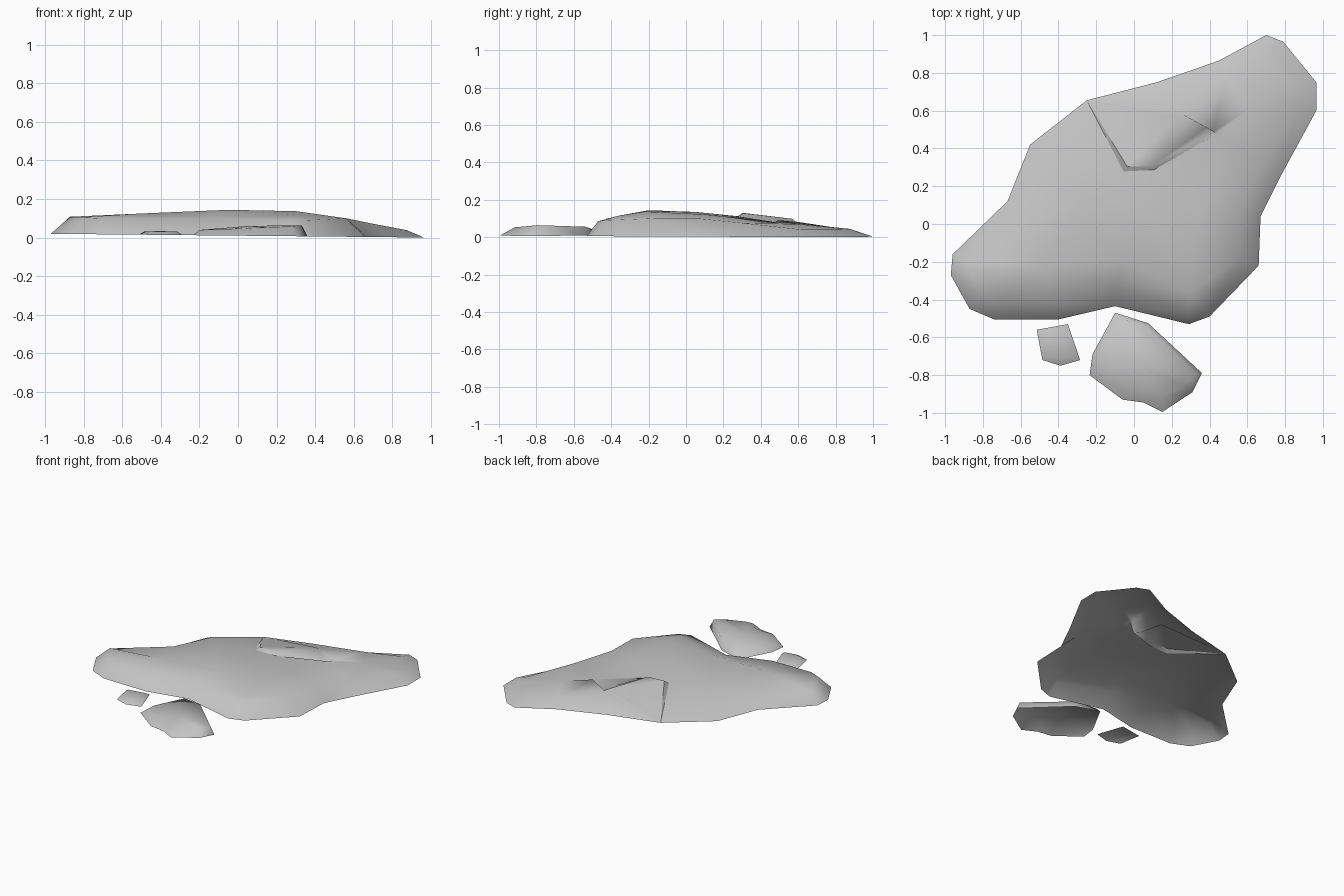
import bpy
import bmesh
from mathutils import Vector
from mathutils.geometry import delaunay_2d_cdt

cube = bpy.data.objects.get("Cube")
if cube:
    bpy.data.objects.remove(cube, do_unlink=True)

stone_grey = bpy.data.materials.new("stone grey")
stone_grey.use_nodes = True
colour = (0.55, 0.55, 0.55, 1)
stone_grey.diffuse_color = colour
bsdf = next(n for n in stone_grey.node_tree.nodes if n.type == 'BSDF_PRINCIPLED')
bsdf.inputs["Base Color"].default_value = colour
bsdf.inputs["Roughness"].default_value = 0.9


def ground_height(x):
    """The foot of the stones rises slightly towards the right-hand end."""
    return max(0.0, 0.01 * (1 - x))


def inset_point(outline, index, width):
    """Move an outline corner inwards along the bisector of its two edges."""
    here = outline[index]
    before = (here - outline[index - 1]).normalized()
    after = (outline[(index + 1) % len(outline)] - here).normalized()
    tangent = (before + after).normalized()
    return here + Vector((-tangent.y, tangent.x)) * width


def build_stone(name, profile, crown, slab=None):
    """Open shell: outline on the ground, shoulder ring above it, crown on top.

    profile rows are x, y, shoulder inset, shoulder height (inset zero: none).
    slab is an optional list of (crest, foot) pairs for a raised flake that
    starts at the outline corner given by its first entry.
    """
    outline = [Vector(row[:2]) for row in profile]
    count = len(outline)
    points = [(p.x, p.y, ground_height(p.x)) for p in outline]
    edges = [(i, (i + 1) % count) for i in range(count)]

    # Shoulder ring
    ring = []
    for i, (x, y, width, height) in enumerate(profile):
        if width:
            p = inset_point(outline, i, width)
            ring.append(len(points))
            points.append((p.x, p.y, height))
        else:
            ring.append(None)
    for i in range(count):
        a, b = ring[i], ring[(i + 1) % count]
        if a is not None and b is not None:
            edges.append((a, b))

    points.extend(crown)

    # Raised flake with a bevelled lip
    sharp = set()
    if slab:
        corner, pairs = slab
        for side in zip(*pairs):
            chain = [corner] + list(range(len(points), len(points) + len(side)))
            points.extend(side)
            lip = list(zip(chain, chain[1:]))
            # The lip fades out between its last two corners
            sharp.update(frozenset(e) for k, e in enumerate(lip) if k != len(lip) - 1)
            edges.extend(lip)
            edges.append((chain[-1], corner))
            sharp.add(frozenset((chain[-1], corner)))

    flat = [Vector(p[:2]) for p in points]
    verts, _, faces, origin, _, _ = delaunay_2d_cdt(
        flat, edges, [list(range(count))], 1, 1e-5)

    bm = bmesh.new()
    source = {}
    for i, (v, old) in enumerate(zip(verts, origin)):
        z = points[old[0]][2] if old else ground_height(v.x)
        bm.verts.new((v.x, v.y, z))
        source[i] = old[0] if old else None
    bm.verts.ensure_lookup_table()
    for face in faces:
        bm.faces.new([bm.verts[i] for i in face]).smooth = True
    bm.verts.index_update()
    for face in bm.faces:
        face.normal_update()
        if face.normal.z < 0:
            face.normal_flip()
    for edge in bm.edges:
        ends = frozenset(source[v.index] for v in edge.verts)
        edge.smooth = ends not in sharp

    mesh = bpy.data.meshes.new(name)
    bm.to_mesh(mesh)
    bm.free()
    mesh.materials.append(stone_grey)
    obj = bpy.data.objects.new(name, mesh)
    bpy.context.collection.objects.link(obj)
    return obj


# Large flat stone, anticlockwise from the far tip
main_profile = [
    (0.70, 1.0, 0.13, 0.045), (0.45, 0.865, 0.1, 0.055), (0.12, 0.75, 0.09, 0.065),
    (-0.25, 0.655, 0, 0), (-0.55, 0.42, 0.14, 0.085), (-0.67, 0.12, 0.13, 0.09),
    (-0.96, -0.16, 0.1, 0.09), (-0.97, -0.27, 0.1, 0.108), (-0.87, -0.45, 0.09, 0.106),
    (-0.74, -0.505, 0.08, 0.1), (-0.4, -0.505, 0.08, 0.1), (-0.1, -0.435, 0.11, 0.1),
    (0.29, -0.53, 0.06, 0.085), (0.4, -0.49, 0.07, 0.09), (0.66, -0.22, 0.11, 0.1),
    (0.67, 0.04, 0.11, 0.1), (0.78, 0.26, 0.11, 0.075), (0.965, 0.6, 0.1, 0.04),
    (0.965, 0.75, 0.1, 0.04), (0.79, 0.965, 0.1, 0.042)]
main_crown = [
    (-0.5, -0.22, 0.125), (-0.28, 0.1, 0.122), (-0.05, -0.2, 0.144), (0.3, -0.22, 0.137),
    (0.3, -0.36, 0.115), (0.05, 0.05, 0.135), (0.36, 0.1, 0.122), (0.6, 0.6, 0.07)]
flake = [
    ((-0.035, 0.303, 0.13), (-0.056, 0.278, 0.112)),
    ((0.095, 0.308, 0.128), (0.105, 0.286, 0.11)),
    ((0.42, 0.49, 0.09), (0.435, 0.476, 0.08)),
    ((0.24, 0.571, 0.098), (0.25, 0.583, 0.084))]
build_stone("large_flat_stone", main_profile, main_crown, (3, flake))

# Medium stone, with a steep wall towards the large one
medium_profile = [
    (-0.1, -0.47, 0.03, 0.042), (-0.22, -0.69, 0.03, 0.04), (-0.235, -0.8, 0.04, 0.04),
    (-0.06, -0.93, 0.07, 0.045), (0.05, -0.945, 0.07, 0.05), (0.15, -0.995, 0.08, 0.053),
    (0.31, -0.89, 0.05, 0.058), (0.36, -0.79, 0.03, 0.064), (0.075, -0.525, 0.015, 0.056)]
build_stone("medium_stone", medium_profile, [(0.05, -0.76, 0.06)])

# Small stone
small_outline = [(-0.35, -0.53), (-0.515, -0.56), (-0.485, -0.72),
                 (-0.39, -0.75), (-0.285, -0.72)]
small_profile = [(x, y, 0.035, 0.031) for x, y in small_outline]
build_stone("small_stone", small_profile, [(-0.41, -0.64, 0.034)])
